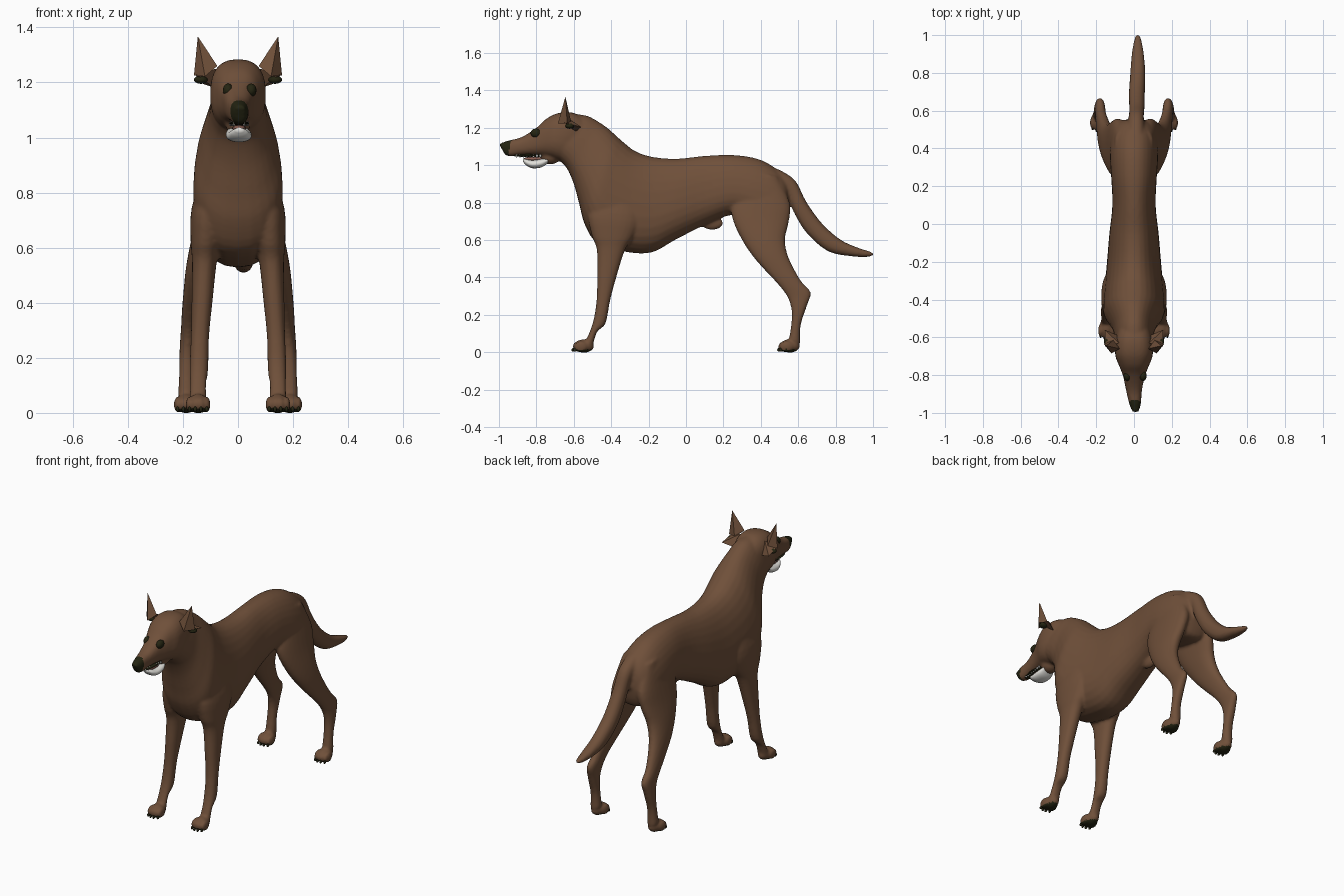
import bpy, bmesh, math
from mathutils import Vector, Matrix

if "Cube" in bpy.data.objects:
    bpy.data.objects.remove(bpy.data.objects["Cube"], do_unlink=True)

SEGMENTS, STEPS = 28, 4


def material(name, colour):
    mat = bpy.data.materials.new(name)
    mat.use_nodes = True
    mat.diffuse_color = (*colour, 1)
    mat.node_tree.nodes["Principled BSDF"].inputs["Base Color"].default_value = (*colour, 1)
    return mat


brown = material("brown coat", (.16, .08, .042))
dark = material("dark olive", (.018, .018, .006))
white = material("white chin", (.75, .74, .7))
pink = material("mouth pink", (.27, .12, .09))


def catmull(a, b, c, d, t):
    return [(2 * q + (r - p) * t + (2 * p - 5 * q + 4 * r - s) * t * t
             + (3 * q - p - 3 * r + s) * t ** 3) / 2 for p, q, r, s in zip(a, b, c, d)]


def loft(bm, rows, side=1, power=.9, pear=0):
    """Smooth skin through rings: centre x, first edge y z, second edge y z, half width.
    Pear narrows each ring towards its first edge."""
    last = len(rows) - 1
    fine = []
    for i in range(last):
        four = [rows[max(0, min(last, i + k))] for k in (-1, 0, 1, 2)]
        fine += [catmull(*four, s / STEPS) for s in range(STEPS)]
    fine.append(rows[-1])
    rings = []
    for x, ya, za, yb, zb, half in fine:
        a, b = Vector((x, ya, za)), Vector((x, yb, zb))
        ring = []
        for s in range(SEGMENTS):
            angle = math.tau * s / SEGMENTS
            c, w = (math.copysign(abs(v) ** power, v) for v in (math.cos(angle), math.sin(angle)))
            p = (a + b) / 2 + (a - b) / 2 * c + Vector((half * w * (1 - pear * c), 0, 0))
            ring.append(bm.verts.new((p.x * side, p.y, p.z)))
        rings.append(ring)
    for lower, upper in zip(rings, rings[1:]):
        for s in range(SEGMENTS):
            n = (s + 1) % SEGMENTS
            bm.faces.new((lower[s], lower[n], upper[n], upper[s]))
    bm.faces.new(rings[0])
    bm.faces.new(rings[-1])


def ball(bm, centre, radii):
    bmesh.ops.create_uvsphere(bm, u_segments=16, v_segments=10, radius=1,
                              matrix=Matrix.Translation(centre) @ Matrix.Diagonal((*radii, 1)))


def spike(bm, base, tip):
    """Pointed shape over a ring of base points."""
    ring = [bm.verts.new(p) for p in base]
    top = bm.verts.new(tip)
    bm.faces.new(ring)
    for i, v in enumerate(ring):
        bm.faces.new((v, ring[(i + 1) % len(ring)], top))


def finish(bm, name, mats, smooth=True):
    bmesh.ops.recalc_face_normals(bm, faces=bm.faces[:])
    mesh = bpy.data.meshes.new(name)
    bm.to_mesh(mesh)
    bm.free()
    for mat in mats:
        mesh.materials.append(mat)
    for poly in mesh.polygons:
        poly.use_smooth = smooth
    obj = bpy.data.objects.new(name, mesh)
    bpy.context.collection.objects.link(obj)
    return obj


# Torso and neck, from rump to throat
trunk = [
    (0, .555, .85, .555, .80, .03),
    (0, .53, .93, .54, .72, .085),
    (0, .47, .99, .50, .68, .115),
    (0, .38, 1.035, .37, .70, .125),
    (0, .25, 1.055, .25, .735, .118),
    (0, .10, 1.05, .10, .68, .112),
    (0, -.05, 1.035, -.06, .60, .128),
    (0, -.18, 1.045, -.18, .535, .138),
    (0, -.27, 1.075, -.31, .535, .148),
    (0, -.33, 1.12, -.47, .58, .158),
    (0, -.37, 1.155, -.54, .68, .155),
    (0, -.42, 1.20, -.57, .79, .132),
    (0, -.48, 1.24, -.60, .90, .109),
    (0, -.53, 1.265, -.635, .98, .1),
    (0, -.60, 1.275, -.67, 1.02, .095),
]
# Skull and muzzle, from nape to nose
head = [
    (0, -.53, 1.24, -.60, 1.04, .085),
    (0, -.60, 1.28, -.67, 1.025, .1),
    (0, -.68, 1.28, -.72, 1.04, .098),
    (0, -.745, 1.25, -.76, 1.05, .078),
    (0, -.80, 1.20, -.81, 1.055, .058),
    (0, -.88, 1.15, -.88, 1.055, .042),
    (.005, -.95, 1.132, -.94, 1.048, .032),
    (.008, -1, 1.115, -.967, 1.055, .02),
]
tail = [
    (.01, .44, 1, .46, .88, .05),
    (.01, .52, .965, .52, .85, .045),
    (.012, .588, .913, .55, .82, .04),
    (.015, .643, .805, .576, .75, .04),
    (.015, .728, .688, .645, .638, .042),
    (.02, .825, .603, .76, .54, .04),
    (.02, .91, .563, .89, .513, .032),
    (.02, .97, .543, .97, .51, .02),
    (.02, 1, .533, 1, .518, .01),
]
front_leg = [
    (.085, -.43, .93, -.28, .93, .03),
    (.108, -.52, .76, -.24, .73, .06),
    (.117, -.505, .63, -.28, .62, .055),
    (.122, -.477, .55, -.325, .55, .045),
    (.13, -.475, .41, -.37, .41, .038),
    (.138, -.478, .28, -.405, .28, .033),
    (.142, -.495, .17, -.43, .155, .034),
    (.145, -.525, .085, -.475, .11, .03),
    (.145, -.55, .04, -.50, .03, .032),
]
hind_leg = [
    (.065, .34, .96, .49, .94, .035),
    (.08, .25, .80, .555, .80, .052),
    (.1, .25, .71, .55, .70, .052),
    (.125, .30, .60, .53, .61, .05),
    (.147, .36, .51, .54, .53, .043),
    (.163, .43, .43, .575, .45, .035),
    (.175, .50, .355, .62, .375, .029),
    (.18, .545, .29, .667, .32, .027),
    (.185, .565, .22, .647, .25, .027),
    (.187, .562, .14, .613, .145, .027),
    (.188, .55, .07, .61, .05, .03),
]

coat = bmesh.new()
loft(coat, trunk, power=.88, pear=.18)
loft(coat, head, power=.8)
loft(coat, tail)
ball(coat, (0, .14, .69), (.022, .06, .036))
# Root of the lower jaw
ball(coat, (0, -.725, 1.045), (.045, .055, .04))
claws = bmesh.new()
for side in (1, -1):
    loft(coat, front_leg, side)
    loft(coat, hind_leg, side)
    # Paws: a pad, four toes and their claws
    for px, py in ((.145, -.545), (.188, .555)):
        ball(coat, (px * side, py, .034), (.036, .055, .036))
        for k in (-1.5, -.5, .5, 1.5):
            tx = px * side + k * .021
            ty = py - .032 + abs(k) * .009
            ball(coat, (tx, ty, .03), (.0135, .036, .03))
            ball(claws, (tx, ty - .03, .013), (.006, .01, .01))
finish(claws, "claws", [dark])

# Fuse the overlapping parts into one smooth coat
source = finish(coat, "coat_parts", [brown, dark])
remesh = source.modifiers.new("fuse", "REMESH")
remesh.mode = "VOXEL"
remesh.voxel_size = .008
soften = source.modifiers.new("soften", "SMOOTH")
soften.factor, soften.iterations = .5, 5
graph = bpy.context.evaluated_depsgraph_get()
skin = bpy.data.meshes.new_from_object(source.evaluated_get(graph))
bpy.data.objects.remove(source, do_unlink=True)
skin.materials.clear()
for mat in (brown, dark):
    skin.materials.append(mat)
for v in skin.vertices:
    v.co.z = max(v.co.z, 0)
# Dark nose tip and dark paw soles
for poly in skin.polygons:
    c = poly.center
    poly.use_smooth = True
    poly.material_index = int(c.y < -.935 - .2 * (1.13 - c.z) or c.z < .016)
bpy.context.collection.objects.link(bpy.data.objects.new("body_coat", skin))

for side, word in ((1, "left"), (-1, "right")):
    # Upright cropped ear with a small flap folded back below it
    ear = bmesh.new()
    spike(ear, [(x * side, y, z) for x, y, z in (
        (.16, -.635, 1.225), (.12, -.685, 1.222), (.075, -.66, 1.26), (.11, -.615, 1.235))],
        (.146 * side, -.645, 1.367))
    spike(ear, [(x * side, y, z) for x, y, z in (
        (.15, -.65, 1.228), (.08, -.63, 1.25), (.085, -.59, 1.18))],
        (.155 * side, -.56, 1.205))
    finish(ear, word + "_ear", [brown], smooth=False)
    hollow = bmesh.new()
    ball(hollow, (.135 * side, -.622, 1.21), (.025, .024, .015))
    finish(hollow, word + "_ear_hollow", [dark])
    eye = bmesh.new()
    ball(eye, (.042 * side + .006, -.803, 1.172), (.019, .028, .024))
    finish(eye, word + "_eye", [dark])

# Open lower jaw, dark lips, tongue and upper teeth
jaw = bmesh.new()
loft(jaw, [
    (0, -.735, 1.042, -.735, 1.015, .035),
    (.002, -.77, 1.035, -.77, .99, .046),
    (.004, -.82, 1.028, -.82, .984, .044),
    (.005, -.855, 1.033, -.855, 1, .032),
    (.005, -.872, 1.036, -.872, 1.02, .015),
])
finish(jaw, "lower_jaw", [white])
lips = bmesh.new()
ball(lips, (.004, -.835, 1.052), (.036, .095, .008))
finish(lips, "dark_lips", [dark])
tongue = bmesh.new()
ball(tongue, (.004, -.815, 1.034), (.026, .055, .011))
finish(tongue, "tongue", [pink])
teeth = bmesh.new()
for side in (1, -1):
    for k in range(8):
        ball(teeth, (side * (.018 + k * .002) + .004, -.905 + k * .018, 1.05), (.004, .006, .008))
finish(teeth, "upper_teeth", [white])
